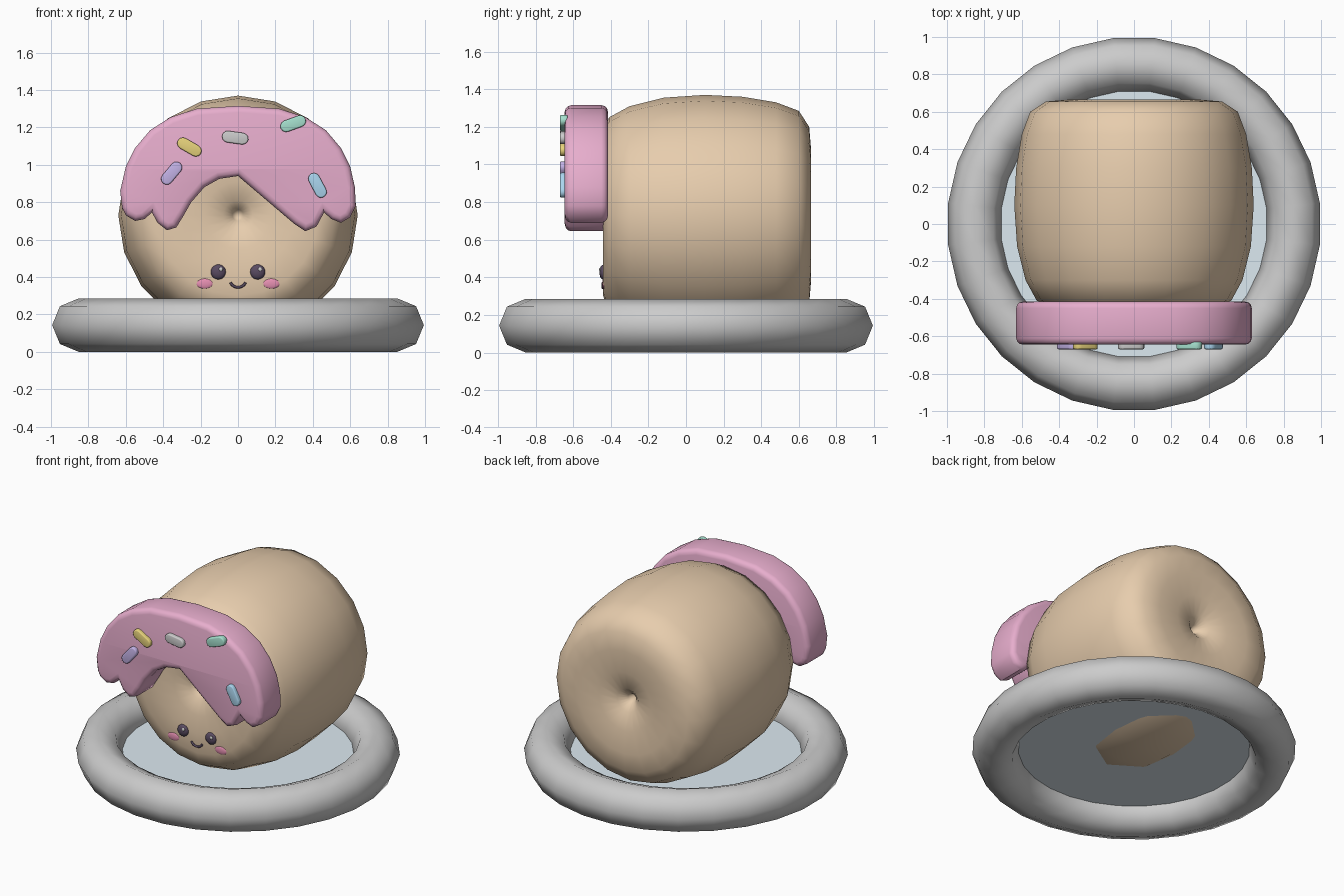
import bpy, bmesh, math
from mathutils import Matrix

if "Cube" in bpy.data.objects:
    bpy.data.objects.remove(bpy.data.objects["Cube"])

def material(name, rgb):
    m = bpy.data.materials.new(name)
    m.diffuse_color = (*rgb, 1)
    m.use_nodes = True
    m.node_tree.nodes["Principled BSDF"].inputs["Base Color"].default_value = m.diffuse_color
    return m

TAN = material("dough", (0.80, 0.61, 0.42))
PINK = material("icing", (0.80, 0.42, 0.61))
DARK = material("eye", (0.10, 0.07, 0.12))
WHITE = material("glint", (0.9, 0.9, 0.9))
BLUSH = material("blush", (0.80, 0.28, 0.45))
WATER = material("water", (0.72, 0.82, 0.88))
YELLOW = material("yellow", (0.80, 0.65, 0.20))
LILAC = material("lilac", (0.55, 0.45, 0.80))
MINT = material("mint", (0.38, 0.75, 0.62))
BLUE = material("blue", (0.40, 0.66, 0.85))

def finish(obj, mat=None, angle=50):
    if mat:
        obj.data.materials.append(mat)
    obj.data.shade_smooth()
    obj.data.set_sharp_from_angle(angle=math.radians(angle))
    return obj

def from_bmesh(name, bm, mat=None, angle=50):
    bmesh.ops.recalc_face_normals(bm, faces=bm.faces)
    mesh = bpy.data.meshes.new(name)
    bm.to_mesh(mesh)
    bm.free()
    obj = bpy.data.objects.new(name, mesh)
    bpy.context.collection.objects.link(obj)
    return finish(obj, mat, angle)

def slab(name, pts, y, half, round_, mat, loc=(0, 0), turn=0):
    """Outline in x/z with rounded edges, extruded along y."""
    c = bpy.data.curves.new(name, 'CURVE')
    c.dimensions, c.fill_mode = '2D', 'BOTH'
    c.extrude, c.bevel_depth, c.offset = half - round_, round_, -round_
    c.bevel_resolution = 2
    s = c.splines.new('POLY')
    s.points.add(len(pts) - 1)
    for p, (x, z) in zip(s.points, pts):
        p.co = (x, z, 0, 1)
    s.use_cyclic_u = True
    tmp = bpy.data.objects.new(name + "_curve", c)
    bpy.context.collection.objects.link(tmp)
    bm = bmesh.new()
    bm.from_mesh(tmp.to_mesh())
    tmp.to_mesh_clear()
    bpy.data.objects.remove(tmp)
    bmesh.ops.remove_doubles(bm, verts=bm.verts, dist=0.0005)
    bm.transform(Matrix.Translation((loc[0], y, loc[1])) @
                 Matrix.Rotation(math.radians(-turn), 4, 'Y') @
                 Matrix.Rotation(math.pi / 2, 4, 'X'))
    return from_bmesh(name, bm, mat)

def blob(name, loc, size, mat):
    bm = bmesh.new()
    bmesh.ops.create_uvsphere(bm, u_segments=16, v_segments=10, radius=1)
    bm.transform(Matrix.Translation(loc) @ Matrix.Diagonal((*size, 1)))
    return from_bmesh(name, bm, mat)

# inflatable ring
bpy.ops.mesh.primitive_torus_add(major_segments=28, minor_segments=8, major_radius=0.857,
                                 minor_radius=0.143, location=(0, 0, 0.143),
                                 rotation=(0, 0, math.pi / 28))
ring = bpy.context.object
ring.name = "ring"
finish(ring, None, 60)

# water disc inside the ring
bm = bmesh.new()
bmesh.ops.create_circle(bm, cap_ends=True, segments=28, radius=0.735,
                        matrix=Matrix.Translation((0, 0, 0.14)))
from_bmesh("water_disc", bm, WATER)

# body: profile (y, radius) turned about the y axis, with a pinched dimple at each end
profile = [(-0.30, 0), (-0.36, 0.03), (-0.405, 0.08), (-0.43, 0.18), (-0.44, 0.30), (-0.44, 0.43),
           (-0.41, 0.52), (-0.30, 0.58), (-0.12, 0.625), (0.10, 0.64), (0.30, 0.63), (0.48, 0.60),
           (0.60, 0.555), (0.655, 0.47), (0.665, 0.35), (0.655, 0.20), (0.625, 0.08),
           (0.58, 0.03), (0.52, 0)]
bm = bmesh.new()
verts = [bm.verts.new((0, y, r)) for y, r in profile]
edges = [bm.edges.new(p) for p in zip(verts, verts[1:])]
bmesh.ops.spin(bm, geom=verts + edges, cent=(0, 0, 0), axis=(0, 1, 0),
               angle=math.tau, steps=20, use_merge=True)
bmesh.ops.remove_doubles(bm, verts=bm.verts, dist=0.001)
bm.transform(Matrix.Translation((0, 0, 0.73)))
from_bmesh("body", bm, TAN, 75)

# icing with dripping lower edge
icing = [(-0.63, 0.86), (-0.62, 0.77), (-0.60, 0.73), (-0.55, 0.70), (-0.50, 0.71), (-0.46, 0.745),
         (-0.43, 0.69), (-0.38, 0.65), (-0.33, 0.665), (-0.29, 0.73), (-0.25, 0.80), (-0.18, 0.88),
         (-0.10, 0.925), (0, 0.94), (0.10, 0.855), (0.20, 0.77), (0.30, 0.685), (0.36, 0.645),
         (0.42, 0.67), (0.46, 0.745), (0.50, 0.71), (0.55, 0.69), (0.60, 0.72), (0.63, 0.78),
         (0.625, 0.88), (0.60, 0.99), (0.55, 1.09), (0.47, 1.185), (0.36, 1.255), (0.22, 1.30),
         (0, 1.315), (-0.22, 1.30), (-0.36, 1.255), (-0.47, 1.185), (-0.55, 1.09), (-0.60, 0.99)]
slab("icing", icing, -0.53, 0.115, 0.035, PINK)

# sprinkles: short rounded bars
bar = [(s * (0.04 + 0.031 * math.cos(a)), s * 0.031 * math.sin(a))
       for s in (1, -1) for a in [math.radians(d) for d in range(-90, 91, 30)]]
for i, (x, z, turn, mat) in enumerate([(-0.26, 1.095, -30, YELLOW), (-0.015, 1.145, -8, None),
                                       (0.295, 1.22, 20, MINT), (-0.355, 0.955, 50, LILAC),
                                       (0.425, 0.89, -62, BLUE)]):
    slab(f"sprinkle_{i + 1}", bar, -0.65, 0.02, 0.008, mat, (x, z), turn)

# eyes, glints and cheeks
for side, s in (("left", -1), ("right", 1)):
    blob(f"eye_{side}", (s * 0.105, -0.44, 0.427), (0.04, 0.02, 0.04), DARK)
    blob(f"eye_glint_{side}", (s * 0.105 + 0.013, -0.456, 0.441), (0.011, 0.006, 0.011), WHITE)
    blob(f"cheek_{side}", (s * 0.178, -0.438, 0.365), (0.045, 0.008, 0.027), BLUSH)

# smile: thin tube along an arc
bm = bmesh.new()
bmesh.ops.create_circle(bm, segments=8, radius=0.007,
                        matrix=Matrix.Translation((0.045, 0, 0)))
bmesh.ops.rotate(bm, verts=bm.verts, matrix=Matrix.Rotation(math.pi / 2, 3, 'X'))
bmesh.ops.rotate(bm, verts=bm.verts, matrix=Matrix.Rotation(math.pi / 2, 3, 'X')
                 )
bm.transform(Matrix.Rotation(math.radians(25), 4, 'Y'))
bmesh.ops.spin(bm, geom=bm.verts[:] + bm.edges[:], cent=(0, 0, 0), axis=(0, 1, 0),
               angle=math.radians(130), steps=10)
bmesh.ops.holes_fill(bm, edges=bm.edges)
bm.transform(Matrix.Translation((0, -0.443, 0.39)))
from_bmesh("smile", bm, DARK)
